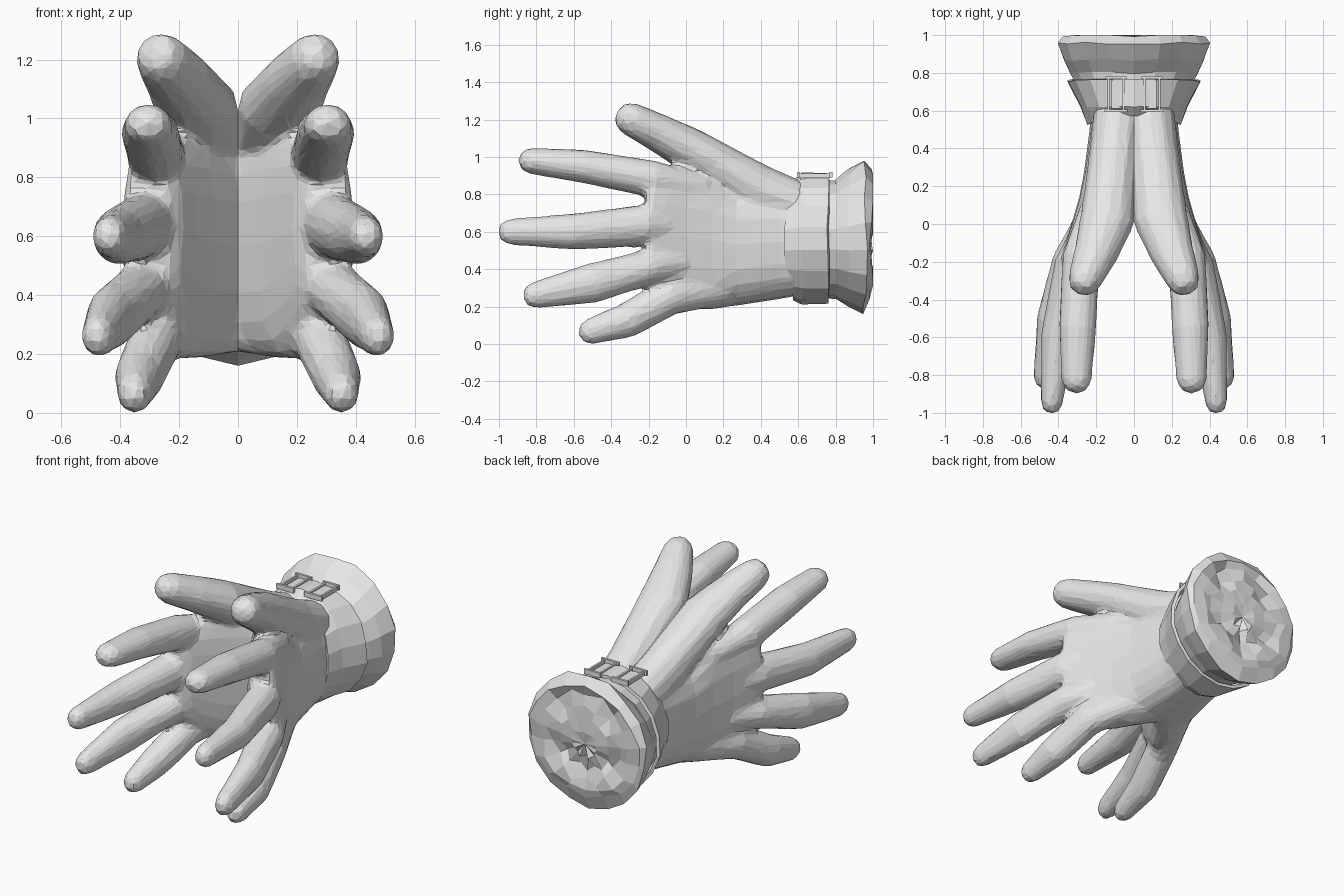
import bpy, bmesh, math, random
from mathutils import Vector

if "Cube" in bpy.data.objects:
    bpy.data.objects.remove(bpy.data.objects["Cube"])

random.seed(4)
grey = bpy.data.materials.new("glove_grey")
grey.diffuse_color = (0.8, 0.8, 0.8, 1)
grey.use_nodes = True
grey.node_tree.nodes["Principled BSDF"].inputs["Base Color"].default_value = grey.diffuse_color


def bridge(bm, rings):
    for a, b in zip(rings, rings[1:]):
        n = len(a)
        for k in range(n):
            bm.faces.new((a[k], a[(k + 1) % n], b[(k + 1) % n], b[k]))


def fan(bm, ring, centre):
    tip = bm.verts.new(centre)
    for k in range(len(ring)):
        bm.faces.new((ring[k], ring[(k + 1) % len(ring)], tip))


def finish(bm, name):
    bmesh.ops.recalc_face_normals(bm, faces=bm.faces)
    mesh = bpy.data.meshes.new(name)
    bm.to_mesh(mesh)
    bm.free()
    mesh.materials.append(grey)
    ob = bpy.data.objects.new(name, mesh)
    bpy.context.collection.objects.link(ob)
    return ob


def finger(bm, path, sides=12):
    """Tube along (x, y, z, side radius, vertical radius) with a rounded tip."""
    pts = [Vector(p[:3]) for p in path]
    rings = []
    for i, p in enumerate(path):
        t = (pts[min(i + 1, len(pts) - 1)] - pts[max(i - 1, 0)]).normalized()
        u = t.cross(Vector((0, 0, 1))).normalized()
        v = u.cross(t)
        last = i == len(path) - 1
        steps = [(1, 0), (0.75, 0.6)] if last else [(1, 0)]
        for scale, forward in steps:
            c = pts[i] + t * forward * p[4]
            rings.append([bm.verts.new(c + scale * (u * p[3] * math.cos(a) + v * p[4] * math.sin(a)))
                          for a in (math.tau * k / sides for k in range(sides))])
    bridge(bm, rings)
    fan(bm, rings[0], pts[0])
    fan(bm, rings[-1], pts[-1] + t * path[-1][4] * 0.95)


def palm(bm, sections, sides=20):
    """Rounded-box sections: (y, inner x, outer x, z bottom, z top)."""
    rings, mids = [], []
    for y, x0, x1, z0, z1 in sections:
        mids.append(((x0 + x1) / 2, y, (z0 + z1) / 2))
        ring = []
        for k in range(sides):
            a = math.tau * k / sides
            s, c = math.sin(a), math.cos(a)
            ring.append(bm.verts.new((mids[-1][0] + (x1 - x0) / 2 * math.copysign(abs(s) ** 0.7, s), y,
                                      mids[-1][2] + (z1 - z0) / 2 * math.copysign(abs(c) ** 0.75, c))))
        rings.append(ring)
    bridge(bm, rings)
    fan(bm, rings[0], mids[0])
    fan(bm, rings[-1], mids[-1])


# One hand, fused into a single faceted skin and mirrored
bm = bmesh.new()
palm(bm, [(0.78, -0.22, 0.22, 0.29, 0.84), (0.5, -0.235, 0.235, 0.24, 0.85), (0.27, -0.2, 0.265, 0.205, 0.86),
          (0.14, -0.02, 0.29, 0.185, 0.93), (0.0, 0.075, 0.33, 0.185, 0.96),
          (-0.1, 0.14, 0.365, 0.25, 0.955), (-0.18, 0.19, 0.39, 0.33, 0.93), (-0.215, 0.23, 0.375, 0.38, 0.9)])
# Index, middle, ring, little finger, thumb
finger(bm, [(.22, .1, .83, .06, .07), (.28, -.17, .88, .1, .1), (.298, -.55, .95, .1, .09), (.305, -.835, .98, .08, .07)])
finger(bm, [(.2, .1, .62, .06, .08), (.325, -.22, .635, .1, .112), (.405, -.6, .6, .09, .098), (.435, -.945, .6, .06, .07)])
finger(bm, [(.2, .12, .45, .06, .08), (.335, -.2, .41, .1, .095), (.43, -.5, .325, .085, .108), (.475, -.81, .26, .058, .072)])
finger(bm, [(.17, .2, .31, .07, .1), (.275, -.08, .255, .09, .1), (.335, -.32, .125, .085, .095), (.352, -.515, .066, .06, .07)])
finger(bm, [(.08, .62, .73, .13, .13), (.1, .4, .815, .135, .14), (.125, .18, .95, .138, .122),
            (.142, .02, 1.04, .145, .118), (.2, -.15, 1.13, .118, .103), (.262, -.3, 1.205, .09, .09)])
hands = finish(bm, "hands")
m = hands.modifiers.new("fuse", 'REMESH')
m.mode = 'VOXEL'
m.voxel_size = 0.016
m = hands.modifiers.new("soften", 'SMOOTH')
m.factor, m.iterations = 0.5, 7
m = hands.modifiers.new("facets", 'DECIMATE')
m.ratio = 0.06
m = hands.modifiers.new("pair", 'MIRROR')
m.use_bisect_axis[0] = True


def wrist_rings(bm, sections, sides=18):
    """Symmetric uneven rings: (y, x radius, z centre, z radius, jitter, y shift at top and bottom)."""
    rings = []
    for y, rx, zc, rz, jit, bow in sections:
        wob = [(1 + random.uniform(-jit, jit), random.uniform(-jit, jit) * 0.3) for _ in range(sides)]
        ring = []
        for k in range(sides):
            a = math.tau * k / sides
            w, dy = wob[min(k, sides - k)]
            ring.append(bm.verts.new((rx * w * math.sin(a), min(y + dy + bow * math.cos(a) ** 2, 1.0),
                                      zc + rz * w * math.cos(a))))
        rings.append(ring)
    bridge(bm, rings)
    return rings


# Wrist band that flares sideways towards the back
bm = bmesh.new()
wrist_rings(bm, [(0.525, 0.25, 0.555, 0.32, 0.01, 0.05), (0.62, 0.285, 0.565, 0.35, 0.01, 0),
                 (0.755, 0.355, 0.565, 0.35, 0.012, 0.01)])
band = finish(bm, "wrist_band")
m = band.modifiers.new("thickness", 'SOLIDIFY')
m.thickness = 0.02

# Fur cuff with a crumpled back face
bm = bmesh.new()
rings = wrist_rings(bm, [(0.7, 0.29, 0.56, 0.31, 0, 0), (0.8, 0.34, 0.56, 0.315, 0.02, 0),
                         (0.87, 0.37, 0.565, 0.36, 0.03, 0), (0.965, 0.4, 0.575, 0.415, 0.03, -0.015),
                         (0.99, 0.375, 0.59, 0.34, 0.04, 0), (0.98, 0.3, 0.575, 0.29, 0.1, 0),
                         (0.985, 0.23, 0.575, 0.23, 0.12, 0), (0.98, 0.16, 0.575, 0.16, 0.12, 0),
                         (0.985, 0.08, 0.575, 0.08, 0.12, 0)])
fan(bm, rings[0], (0, 0.7, 0.56))
fan(bm, rings[-1], (0, 0.985, 0.575))
finish(bm, "fur_cuff")


def box(bm, centre, size):
    made = bmesh.ops.create_cube(bm, size=1)["verts"]
    for v in made:
        v.co = Vector(centre) + Vector(v.co[i] * size[i] for i in range(3))


# Two open buckles with an inner tongue on top of the band
bm = bmesh.new()
for y, w in ((0.6, 0.12), (0.775, 0.11)):
    box(bm, (0.095, y, 0.905), (w, 0.014, 0.03))
for x in (0.055, 0.135):
    box(bm, (x, 0.687, 0.9), (0.012, 0.17, 0.025))
box(bm, (0.095, 0.687, 0.89), (0.05, 0.15, 0.02))
buckles = finish(bm, "buckles")
buckles.modifiers.new("pair", 'MIRROR')
